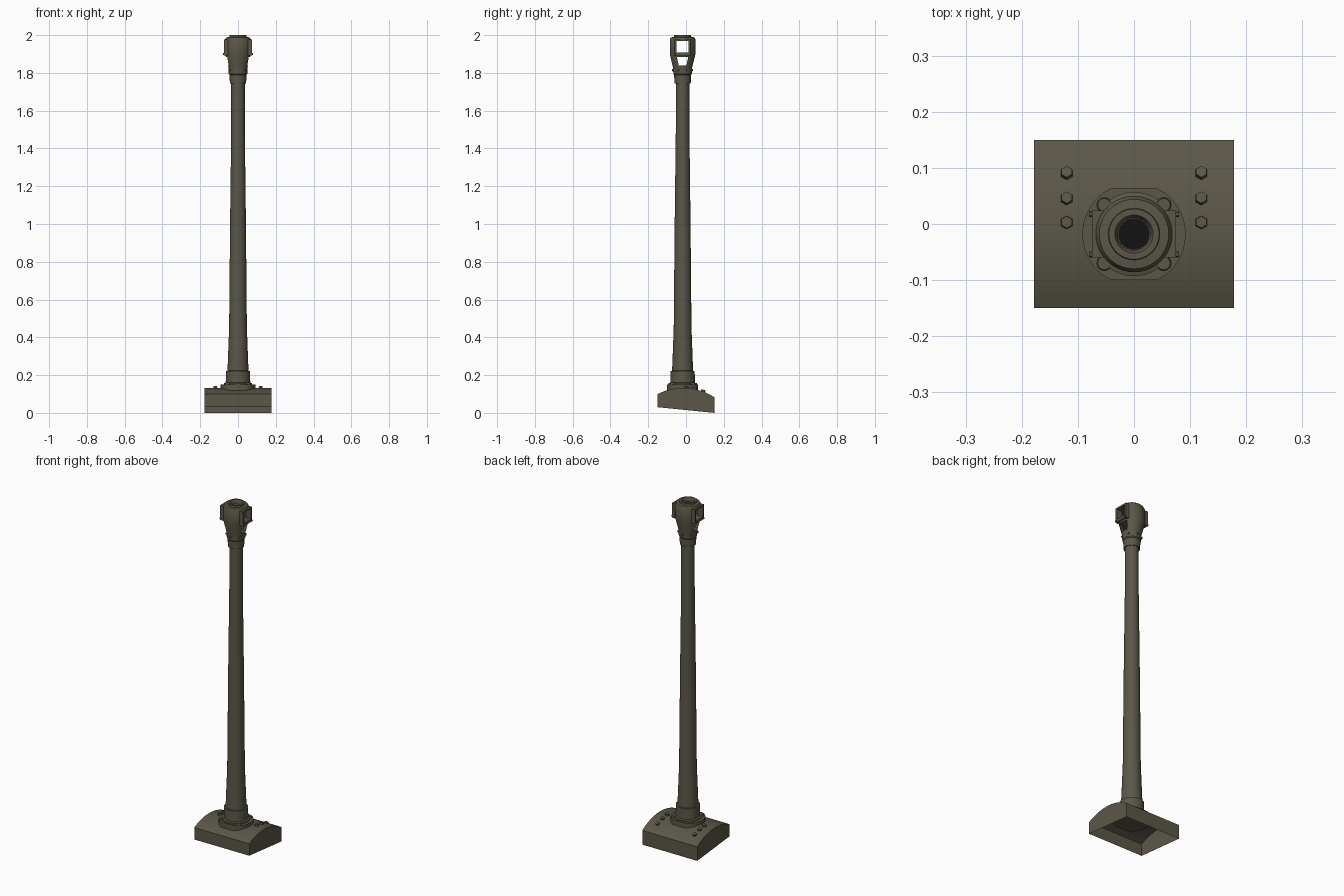
import bpy, bmesh
from math import sin, cos, pi, asin, sqrt, radians
from mathutils import Matrix, Vector

cube = bpy.data.objects.get("Cube")
if cube:
    bpy.data.objects.remove(cube, do_unlink=True)

AXIS_Y = -0.018          # centre line of the barrel
ARC_Y, ARC_Z, ARC_R = -0.015, 0.132, 0.30   # curved top of the base


def material(name, rgb):
    m = bpy.data.materials.new(name)
    m.use_nodes = True
    m.diffuse_color = (*rgb, 1)
    m.node_tree.nodes["Principled BSDF"].inputs["Base Color"].default_value = (*rgb, 1)
    return m


olive = material("olive grey paint", (0.105, 0.094, 0.065))
black = material("bore black", (0.006, 0.006, 0.006))


def finish(name, bm, mat=olive, smooth=True, fix=True):
    if fix:
        bmesh.ops.recalc_face_normals(bm, faces=bm.faces)
    me = bpy.data.meshes.new(name)
    bm.to_mesh(me)
    bm.free()
    me.materials.append(mat)
    ob = bpy.data.objects.new(name, me)
    bpy.context.collection.objects.link(ob)
    if smooth:
        bpy.ops.object.select_all(action="DESELECT")
        ob.select_set(True)
        bpy.context.view_layer.objects.active = ob
        bpy.ops.object.shade_smooth_by_angle(angle=radians(32))
    return ob


def lathe(name, profile, closed=False, sides=40, mat=olive):
    """Spin (radius, z) points around the barrel axis."""
    bm = bmesh.new()
    rings = [[bm.verts.new((r * cos(2 * pi * i / sides), AXIS_Y + r * sin(2 * pi * i / sides), z))
              for i in range(sides)] for r, z in profile]
    pairs = list(zip(rings, rings[1:]))
    if closed:
        pairs.append((rings[-1], rings[0]))
    for a, b in pairs:
        for i in range(sides):
            j = (i + 1) % sides
            bm.faces.new((a[i], a[j], b[j], b[i]))
    if not closed:
        bm.faces.new(rings[0])
        bm.faces.new(rings[-1])
    return finish(name, bm, mat)


def prism(name, outline, x0, x1, smooth=False):
    """Extrude a (y, z) outline along x."""
    bm = bmesh.new()
    a = [bm.verts.new((x0, y, z)) for y, z in outline]
    b = [bm.verts.new((x1, y, z)) for y, z in outline]
    n = len(a)
    for i in range(n):
        j = (i + 1) % n
        bm.faces.new((a[i], a[j], b[j], b[i]))
    bm.faces.new(a)
    bm.faces.new(b)
    return finish(name, bm, smooth=smooth)


def bolt(name, pos, normal, r, h, sides=6):
    bm = bmesh.new()
    rot = Vector((0, 0, 1)).rotation_difference(Vector(normal)).to_matrix().to_4x4()
    bmesh.ops.create_cone(bm, cap_ends=True, segments=sides, radius1=r, radius2=r * 0.85,
                          depth=h, matrix=Matrix.Translation(pos) @ rot)
    return finish(name, bm, smooth=False)


def cut(ob, cutters):
    bpy.context.view_layer.objects.active = ob
    for c in cutters:
        mod = ob.modifiers.new("window", "BOOLEAN")
        mod.operation, mod.solver, mod.object = "DIFFERENCE", "EXACT", c
        bpy.ops.object.modifier_apply(modifier=mod.name)


def top_z(y):
    return ARC_Z - ARC_R + sqrt(ARC_R ** 2 - (y - ARC_Y) ** 2)


# Mantlet base: arched top, sloping open underside
ys = [-0.15 + 0.3 * i / 20 for i in range(21)]
base = prism("mantlet_base", [(-0.15, 0.03)] + [(y, top_z(y)) for y in ys] + [(0.15, 0)],
             -0.178, 0.178, True)
bm = bmesh.new()
bm.from_mesh(base.data)
bmesh.ops.delete(bm, geom=[f for f in bm.faces if f.normal.z < -0.9], context="FACES_ONLY")
bm.to_mesh(base.data)
bm.free()

# Hexagonal bolts along both sides of the base
for side, label in ((1, "left"), (-1, "right")):
    for i, y in enumerate((0.003, 0.046, 0.091)):
        t = asin((y - ARC_Y) / ARC_R)
        bolt(f"{label}_base_bolt_{i + 1}", (side * 0.12, y, top_z(y) + 0.003),
             (0, sin(t), cos(t)), 0.0125, 0.014)

# Flange: a disc clipped flat at front and back
bm = bmesh.new()
bmesh.ops.create_cone(bm, cap_ends=True, segments=48, radius1=0.092, radius2=0.092,
                      depth=0.045, matrix=Matrix.Translation((0, AXIS_Y, 0.1275)))
for s in (1, -1):
    for n, d in (((0, s, 0), 0.082), ((0.55, s, 0), 0.1)):
        nv = Vector(n).normalized()
        for m in (1, -1):
            nn = Vector((nv.x * m, nv.y, 0))
            dist = 0.082 if n[0] == 0 else 0.091
            res = bmesh.ops.bisect_plane(bm, geom=bm.verts[:] + bm.edges[:] + bm.faces[:],
                                         plane_co=Vector((0, AXIS_Y, 0)) + nn * dist,
                                         plane_no=nn, clear_outer=True)
            edges = [e for e in res["geom_cut"] if isinstance(e, bmesh.types.BMEdge)]
            if edges:
                bmesh.ops.holes_fill(bm, edges=edges)
finish("flange", bm)

for sx in (1, -1):
    for sy in (1, -1):
        bolt("flange_bolt", (sx * 0.053, AXIS_Y + sy * 0.052, 0.153), (0, 0, 1), 0.014, 0.014, 12)

# Collar and tapering barrel
lathe("collar", [(0.075, 0.12), (0.075, 0.157), (0.065, 0.16), (0.064, 0.222), (0.05, 0.224)])
lathe("barrel", [(0.056, 0.2), (0.055, 0.24), (0.047, 0.45), (0.042, 1.0), (0.036, 1.5), (0.036, 1.77)])

# Muzzle brake: hollow shell with two chambers and a ring between
brake = lathe("muzzle_brake", [
    (0.028, 1.75), (0.043, 1.745), (0.045, 1.79), (0.049, 1.795), (0.051, 1.83),
    (0.067, 1.895), (0.068, 1.978), (0.062, 1.988), (0.046, 1.99), (0.045, 2.0),
    (0.034, 2.0), (0.029, 1.99), (0.029, 1.976), (0.052, 1.974), (0.052, 1.907),
    (0.029, 1.905), (0.029, 1.888), (0.05, 1.886), (0.038, 1.836), (0.028, 1.834)], closed=True)

# Raised frames around the side windows
frames = []
for s, label in ((1, "left"), (-1, "right")):
    outline = [(AXIS_Y + y, z) for y, z in ((-0.042, 1.893), (0.042, 1.893), (0.042, 1.978), (-0.042, 1.978))]
    frames.append(prism(f"{label}_window_frame", outline, s * 0.053, s * 0.075))
    for y in (-0.036, 0.036):
        bolt(f"{label}_frame_bolt", (s * 0.076, AXIS_Y + y, 1.9), (s, 0, 0), 0.006, 0.008)

upper = prism("upper_window_cutter", [(AXIS_Y + y, z) for y, z in
              ((-0.031, 1.909), (0.031, 1.909), (0.031, 1.97), (-0.031, 1.97))], -0.2, 0.2)
lower = prism("lower_window_cutter", [(AXIS_Y + y, z) for y, z in
              ((-0.02, 1.838), (0.02, 1.838), (0.03, 1.884), (-0.03, 1.884))], -0.2, 0.2)
for ob in [brake] + frames:
    cut(ob, (upper, lower))
for c in (upper, lower):
    bpy.data.objects.remove(c, do_unlink=True)

# Dark bore seen through the muzzle
lathe("bore", [(0.0285, 1.76), (0.0285, 1.833)], mat=black, sides=16)

# Screws around the neck of the brake
for i in range(6):
    a = pi / 6 + i * pi / 3
    d = Vector((cos(a), sin(a), 0))
    bolt("neck_screw", Vector((0, AXIS_Y, 1.815)) + d * 0.051, d, 0.007, 0.008, 8)
